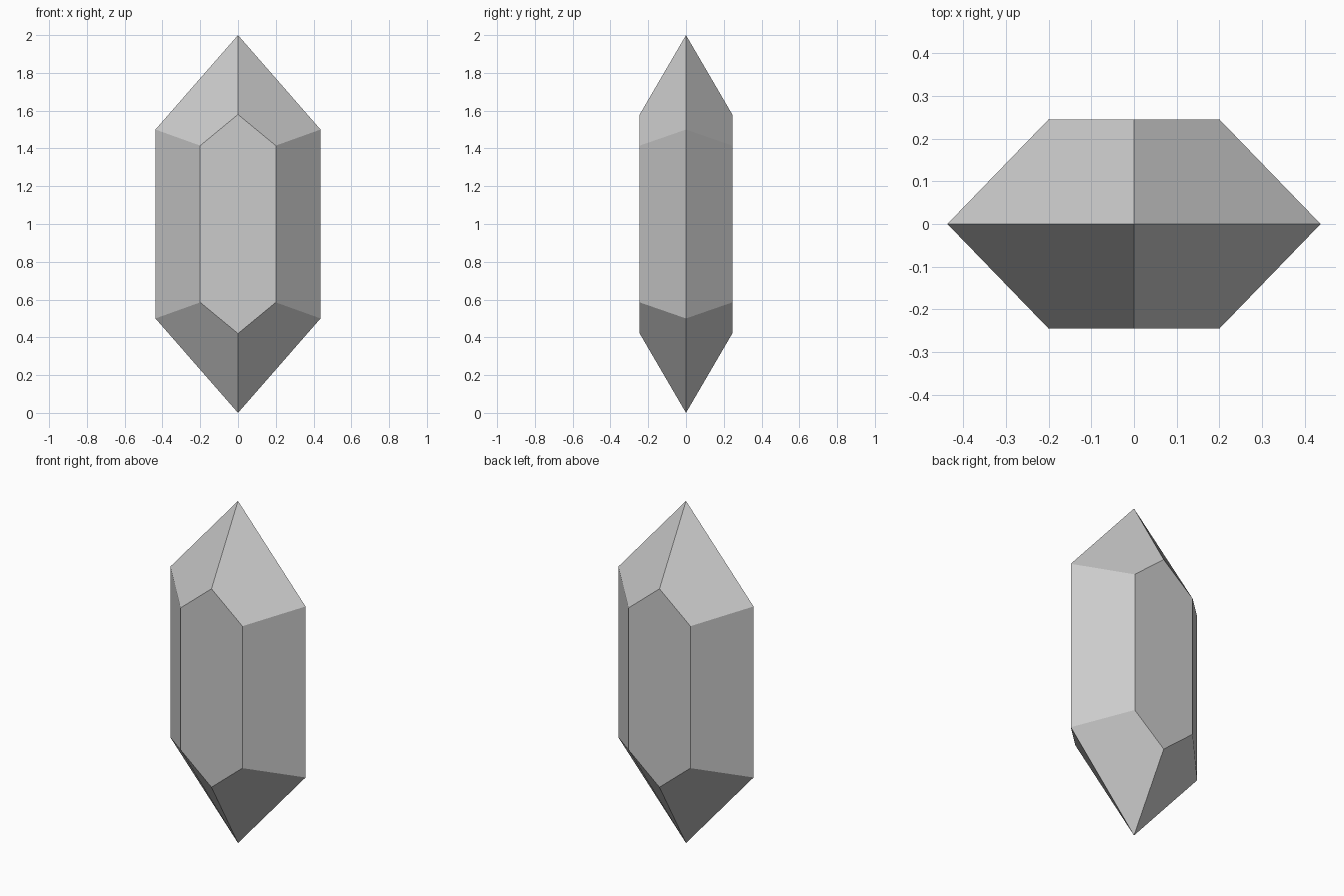
import bpy
import bmesh

cube = bpy.data.objects.get("Cube")
if cube:
    bpy.data.objects.remove(cube, do_unlink=True)

# Half sizes of the crystal
TIP, SIDE, SIDE_H = 1.0, 0.437, 0.5
FACET_X, DEPTH = 0.2, 0.245
SHOULDER_H, POINT_H = 0.415, 0.58

# Plain grey stone
stone = bpy.data.materials.new("grey_stone")
stone.use_nodes = True
grey = (0.6, 0.6, 0.6, 1.0)
stone.diffuse_color = grey
stone.node_tree.nodes["Principled BSDF"].inputs["Base Color"].default_value = grey

bm = bmesh.new()
corners = {}


def corner(x, y, z):
    """Shared vertex, measured from the crystal's centre."""
    key = (x, y, z)
    if key not in corners:
        corners[key] = bm.verts.new((x, y, z + TIP))
    return corners[key]


def face(*points):
    bm.faces.new([corner(*p) for p in points])


for sy in (-1, 1):
    y = sy * DEPTH
    # Broad six-sided facet
    face((0, y, POINT_H), (-FACET_X, y, SHOULDER_H), (-FACET_X, y, -SHOULDER_H),
         (0, y, -POINT_H), (FACET_X, y, -SHOULDER_H), (FACET_X, y, SHOULDER_H))
    for sx in (-1, 1):
        x = sx * FACET_X
        # Upright side facet
        face((x, y, SHOULDER_H), (x, y, -SHOULDER_H),
             (sx * SIDE, 0, -SIDE_H), (sx * SIDE, 0, SIDE_H))
        # Upper and lower tip facets
        for sz in (-1, 1):
            ring = [(0, 0, sz * TIP), (0, y, sz * POINT_H),
                    (x, y, sz * SHOULDER_H), (sx * SIDE, 0, sz * SIDE_H)]
            face(*ring)

bmesh.ops.recalc_face_normals(bm, faces=bm.faces[:])
mesh = bpy.data.meshes.new("crystal")
bm.to_mesh(mesh)
bm.free()
mesh.materials.append(stone)
crystal = bpy.data.objects.new("crystal", mesh)
bpy.context.collection.objects.link(crystal)
